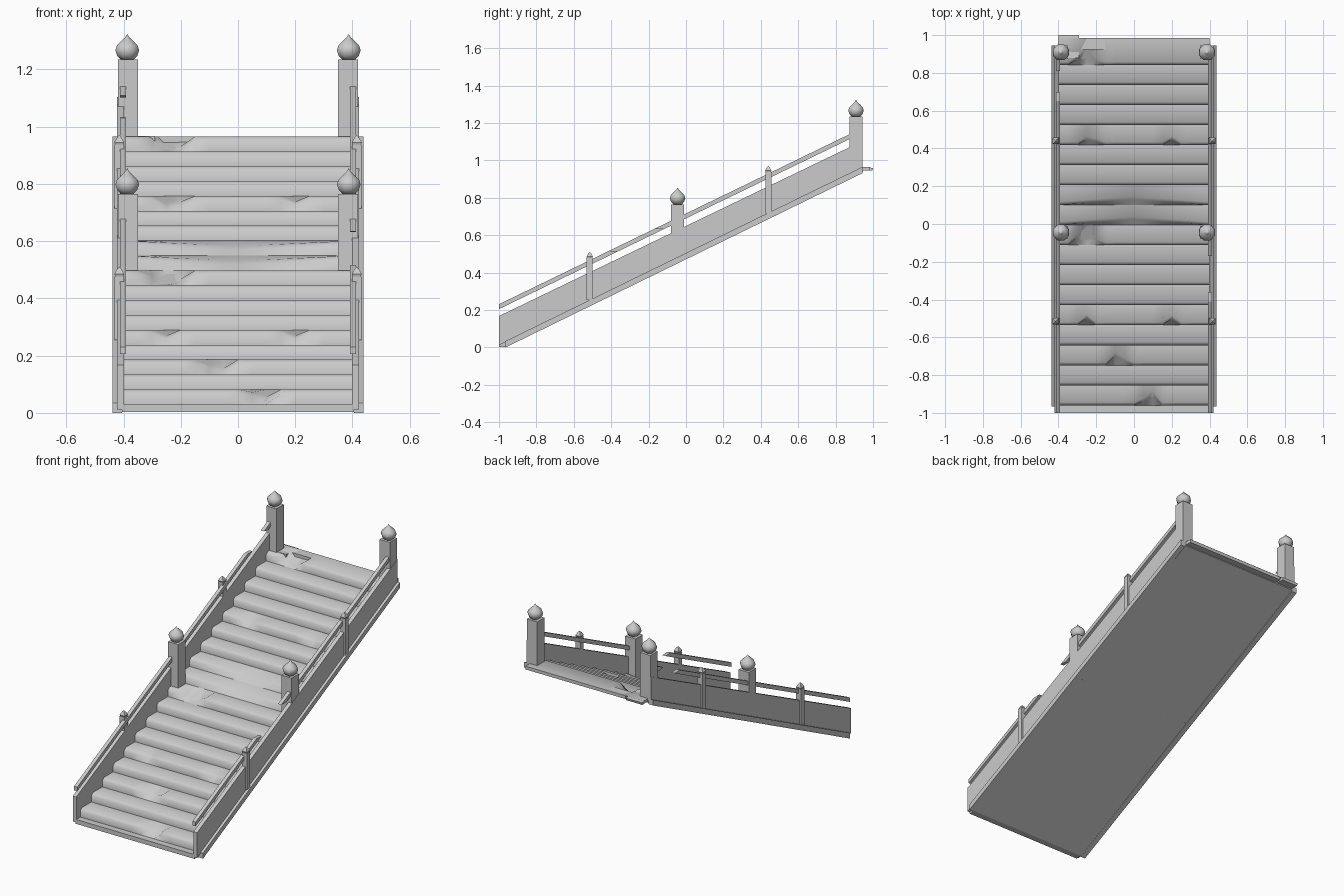
import bpy, bmesh
from mathutils import Matrix

cube = bpy.data.objects.get("Cube")
if cube:
    bpy.data.objects.remove(cube)

stone = bpy.data.materials.new("weathered_grey")
stone.use_nodes = True
GREY = (0.6, 0.6, 0.6, 1)
stone.diffuse_color = GREY
stone.node_tree.nodes["Principled BSDF"].inputs["Base Color"].default_value = GREY


def finish(name, bm, smooth=False, closed=True):
    if closed:
        bmesh.ops.recalc_face_normals(bm, faces=bm.faces)
    mesh = bpy.data.meshes.new(name)
    for f in bm.faces:
        f.smooth = smooth
    bm.to_mesh(mesh)
    bm.free()
    mesh.materials.append(stone)
    obj = bpy.data.objects.new(name, mesh)
    bpy.context.collection.objects.link(obj)
    return obj


def extrude_x(name, profile, x0, x1):
    """Prism from a y-z outline, spanning x0 to x1."""
    bm = bmesh.new()
    face = bm.faces.new([bm.verts.new((x0, y, z)) for y, z in profile])
    out = bmesh.ops.extrude_face_region(bm, geom=[face])
    moved = [v for v in out["geom"] if isinstance(v, bmesh.types.BMVert)]
    bmesh.ops.translate(bm, verts=moved, vec=(x1 - x0, 0, 0))
    return finish(name, bm)


def box(name, x, y, z, w, d, h):
    bm = bmesh.new()
    bmesh.ops.create_cube(bm, size=1, matrix=Matrix.Translation((x, y, z + h / 2))
                          @ Matrix.Diagonal((w, d, h, 1)))
    return finish(name, bm)


def lathe(name, profile, sides, x, y, z, turn, smooth):
    """Turned shape from (radius, height) points, closed by an apex."""
    bm = bmesh.new()
    rings = []
    for r, h in profile[:-1]:
        c = bmesh.ops.create_circle(bm, segments=sides, radius=r,
                                    matrix=Matrix.Translation((x, y, z + h))
                                    @ Matrix.Rotation(turn, 4, "Z"))
        rings.append(c["verts"])
    tip = bm.verts.new((x, y, z + profile[-1][1]))
    for i in range(sides):
        j = (i + 1) % sides
        for a, b in zip(rings, rings[1:]):
            bm.faces.new((a[i], a[j], b[j], b[i]))
        bm.faces.new((rings[-1][i], rings[-1][j], tip))
    bm.faces.new(rings[0])
    return finish(name, bm, smooth)


# Worn steps: each is a riser, a rounded nose and a tread
STEPS, RUN, RISE, COLS = 18, 0.106, 0.052, 16
# (step, column): how far the nose is pushed back and chipped down
CHIPS = {(0, 10): (.06, .025), (0, 9): (.02, .01), (2, 6): (.05, .02),
         (2, 7): (.025, .03), (4, 3): (.04, .02), (4, 12): (.035, .02),
         (8, 3): (.08, .03), (8, 2): (.04, .02), (8, 4): (.03, .03),
         (13, 3): (.03, .03), (13, 4): (.02, .02), (13, 12): (.03, .02),
         (17, 3): (.08, .025), (17, 4): (.02, .035), (17, 2): (.03, .0)}
bm = bmesh.new()
for n in range(STEPS):
    y0, z0 = -0.96 + RUN * n, 0.03 + RISE * n
    depth = 0.143 if n == STEPS - 1 else RUN
    rows = []
    for c in range(COLS + 1):
        x = -0.4 + 0.8 * c / COLS
        back, drop = CHIPS.get((n, c), (0, 0))
        if n in (9, 10):  # sagging worn middle
            sag = 1 - abs(x) / 0.4
            back, drop = back + .03 * sag, drop + .02 * sag
        points = [(y0, z0), (y0 + back, z0 + 0.038 - drop * 0.9),
                  (y0 + 0.016 + back, z0 + RISE - drop), (y0 + depth, z0 + RISE)]
        rows.append([bm.verts.new((x, y, z)) for y, z in points])
    for a, b in zip(rows, rows[1:]):
        for k in range(3):
            bm.faces.new((a[k], b[k], b[k + 1], a[k + 1]))
finish("steps", bm, smooth=True, closed=False)

# Sloping slab beneath the steps and the lip of the top landing
extrude_x("base_slab", [(-1, .003), (-.96, .003), (.945, .94), (.945, .955),
                        (-.955, .022), (-.96, .03), (-1, .03)], -0.405, 0.405)
box("landing_lip", 0.06, 0.955, 0.945, 0.68, 0.06, 0.02)
extrude_x("broken_landing_corner", [(.88, .95), (.995, .945), (1, .96), (.88, .968)],
          -0.4, -0.29)

ONION = [(.024, 0), (.038, .014), (.045, .033), (.039, .05), (.022, .066),
         (.008, .078), (0, .09)]
CAP = [(.02, 0), (.024, .008), (.012, .024), (0, .034)]


def rail(name, x, y0, y1, splinter0=0, splinter1=0):
    """Sloping handrail piece; splinters stretch its lower or upper edge."""
    z = lambda y: 0.205 + 0.485 * (y + 1)
    a, b = y0 + splinter0, y1 - splinter1
    extrude_x(name, [(a, z(a)), (y1, z(y1)), (b, z(b) + .026), (y0, z(y0) + .026)],
              x - 0.011, x + 0.011)


for side, label in ((1, "left"), (-1, "right")):
    # Solid balustrade and its foot strip
    extrude_x(label + "_side_panel",
              [(-1, .012), (.944, .955), (.944, 1.104), (-1, .168)],
              side * 0.398, side * 0.422)
    extrude_x(label + "_foot_strip",
              [(-.965, 0), (.944, .932), (.944, .966), (-.965, .034)],
              side * 0.405, side * 0.438)
    # Newel posts with onion finials
    for place, y, z, top in (("middle", -.045, .47, .765), ("top", .909, .95, 1.234)):
        box(f"{label}_{place}_post", side * 0.385, y, z, 0.07, 0.07, top - z)
        lathe(f"{label}_{place}_finial", ONION, 8, side * 0.387, y, top,
              0.3927, True)
    # Slim pointed posts
    for place, y, z in (("lower", -.515, .255), ("upper", .44, .715)):
        box(f"{label}_{place}_baluster", side * 0.415, y, z, 0.034, 0.032, 0.222)
        lathe(f"{label}_{place}_baluster_cap", CAP, 4, side * 0.415, y, z + 0.222,
              0.7854, False)

# Handrails, one broken gap on each side
rail("left_rail_front", .402, -1, -.36, 0, .05)
rail("left_rail_stub", .402, -.17, -.05, .05, 0)
rail("left_rail_back", .402, -.04, .9)
rail("right_rail_front", -.402, -1, -.05)
rail("right_rail_middle", -.402, -.04, .7, 0, .05)
rail("right_rail_stub", -.402, .81, .9, .04, 0)
